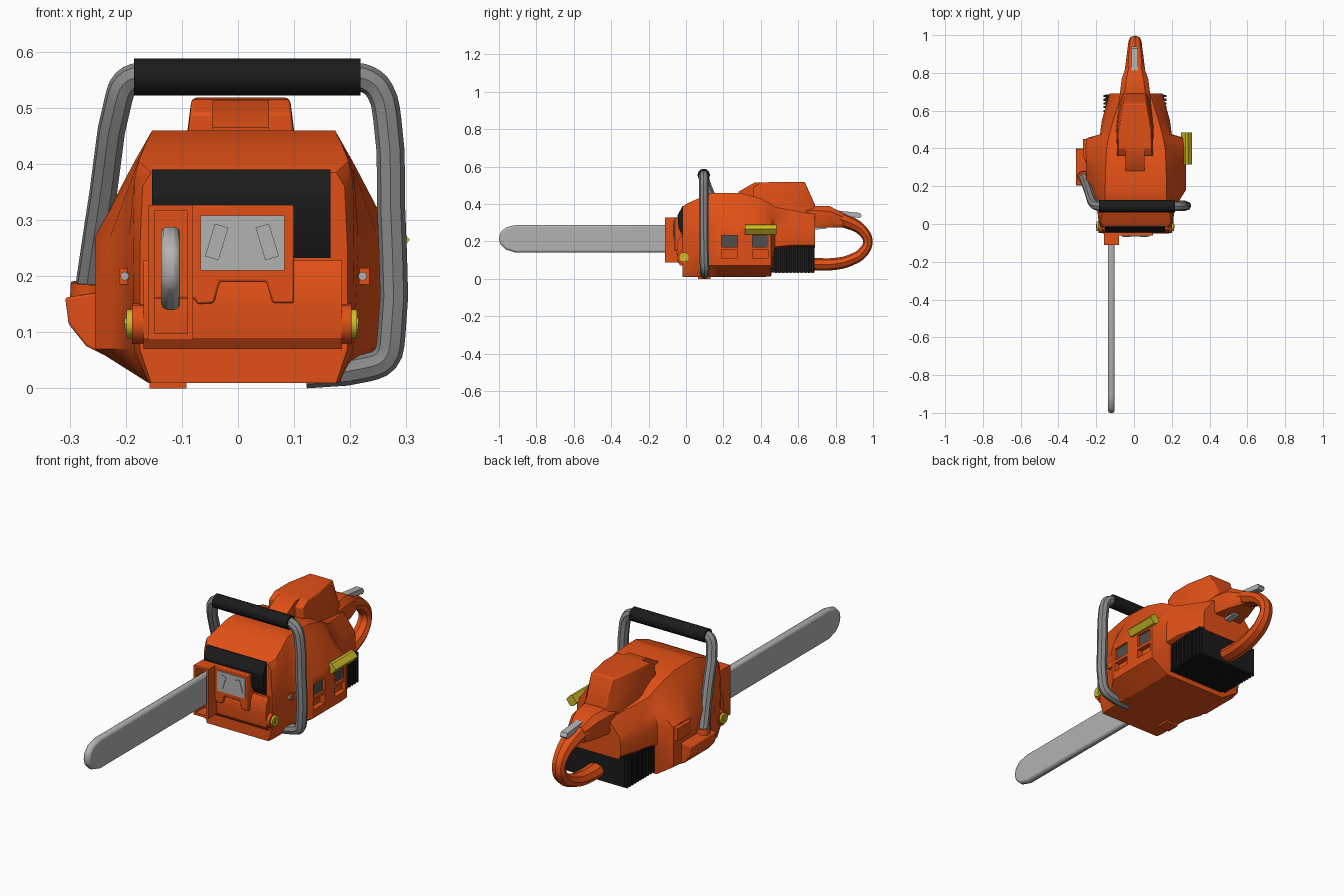
import bpy, bmesh, math
from mathutils import Vector

if "Cube" in bpy.data.objects:
    bpy.data.objects.remove(bpy.data.objects["Cube"])


def material(name, rgb):
    m = bpy.data.materials.new(name)
    m.diffuse_color = (*rgb, 1)
    m.use_nodes = True
    m.node_tree.nodes["Principled BSDF"].inputs["Base Color"].default_value = m.diffuse_color
    return m


ORANGE = material("orange_plastic", (0.75, 0.08, 0.008))
BLACK = material("black_rubber", (0.011, 0.011, 0.011))
YELLOW = material("yellow_plastic", (0.62, 0.5, 0.02))
DARK = material("dark_grey", (0.08, 0.08, 0.08))
LIGHT = material("light_metal", (0.45, 0.45, 0.45))
METAL = material("handle_metal", (0.25, 0.25, 0.25))


def loft(name, rings, mat, bevel=0):
    """Skin matching rings of points and cap both ends."""
    bm = bmesh.new()
    vs = [[bm.verts.new(p) for p in r] for r in rings]
    n = len(vs[0])
    for a, b in zip(vs, vs[1:]):
        for i in range(n):
            bm.faces.new((a[i], a[(i + 1) % n], b[(i + 1) % n], b[i]))
    bm.faces.new(vs[0])
    bm.faces.new(vs[-1])
    bmesh.ops.recalc_face_normals(bm, faces=bm.faces)
    me = bpy.data.meshes.new(name)
    bm.to_mesh(me)
    bm.free()
    me.materials.append(mat)
    ob = bpy.data.objects.new(name, me)
    bpy.context.collection.objects.link(ob)
    if bevel:
        mod = ob.modifiers.new("bevel", "BEVEL")
        mod.width, mod.segments, mod.limit_method = bevel, 2, "ANGLE"
    return ob


def prism(name, pts, axis, lo, hi, mat, bevel=0):
    """Extrude a profile along x (pts are y,z) or y (pts are x,z)."""
    place = (lambda p, t: (t, *p)) if axis == "x" else (lambda p, t: (p[0], t, p[1]))
    return loft(name, [[place(p, t) for p in pts] for t in (lo, hi)], mat, bevel)


def box(name, x, y, z, mat, bevel=0):
    return prism(name, [(x[0], z[0]), (x[1], z[0]), (x[1], z[1]), (x[0], z[1])], "y", *y, mat, bevel)


def rod(name, a, b, r, mat, sides=16):
    a, b = Vector(a), Vector(b)
    q = (b - a).to_track_quat("Z", "Y")
    ring = [q @ Vector((r * math.cos(t), r * math.sin(t), 0))
            for t in (2 * math.pi * i / sides for i in range(sides))]
    return loft(name, [[a + p for p in ring], [b + p for p in ring]], mat)


def tube(name, pts, radii, depth, mat, xscale=1, res=3):
    cu = bpy.data.curves.new(name, "CURVE")
    cu.dimensions, cu.bevel_depth, cu.bevel_resolution = "3D", depth, 2
    cu.use_fill_caps, cu.resolution_u = True, res
    sp = cu.splines.new("BEZIER")
    sp.bezier_points.add(len(pts) - 1)
    for bp, p, r in zip(sp.bezier_points, pts, radii):
        bp.co, bp.radius = p, r
        bp.handle_left_type = bp.handle_right_type = "AUTO"
    cu.materials.append(mat)
    ob = bpy.data.objects.new(name, cu)
    bpy.context.collection.objects.link(ob)
    ob.scale.x = xscale
    bpy.ops.object.select_all(action="DESELECT")
    ob.select_set(True)
    bpy.context.view_layer.objects.active = ob
    bpy.ops.object.convert(target="MESH")
    return ob


def cut(ob, *dims):
    c = box(ob.name + "_cutter", *dims, ORANGE)
    c.hide_render = True
    c.display_type = "WIRE"
    c.hide_set(True)
    mod = ob.modifiers.new("cut", "BOOLEAN")
    mod.operation, mod.object, mod.solver = "DIFFERENCE", c, "EXACT"


def sections(rows, cx):
    """Each row: y, then half-width/height pairs from bottom to top, mirrored."""
    out = []
    for y, *v in rows:
        half = list(zip(v[::2], v[1::2]))
        out.append([(cx + w, y, z) for w, z in half] + [(cx - w, y, z) for w, z in reversed(half)])
    return out


# Main engine housing
body = loft("engine_housing", sections([
    (-.018, .165, .01, .185, .07, .25, .0, .0, .0, .0)[:1] + (.165, .01, .185, .07, .185, .25, .18, .36, .165, .385),
    (.01, .17, .01, .195, .07, .197, .25, .195, .37, .187, .405),
    (.08, .17, .01, .20, .07, .205, .26, .197, .38, .175, .435),
    (.14, .17, .01, .24, .07, .24, .265, .197, .39, .163, .46),
    (.18, .17, .01, .265, .07, .265, .27, .197, .40, .163, .46),
    (.30, .17, .01, .265, .07, .265, .27, .195, .40, .16, .457),
    (.40, .17, .01, .265, .07, .265, .27, .185, .38, .155, .43),
    (.455, .17, .012, .26, .07, .26, .26, .175, .345, .145, .40),
    (.475, .16, .165, .19, .17, .19, .26, .17, .32, .14, .385),
    (.55, .15, .165, .18, .18, .18, .25, .16, .30, .12, .37),
    (.69, .13, .165, .14, .18, .14, .24, .135, .27, .075, .345)], .01), ORANGE)

# Cooling windows on the right side
for i, y in enumerate((.19, .355)):
    for z0, z1 in ((.17, .232), (.11, .155)):
        cut(body, (.25, .33), (y, y + .085), (z0, z1))
    box(f"window_grille_{i}", (.22, .264), (y, y + .085), (.17, .232), DARK)

# Air filter cover with stepped nose
loft("filter_cover", sections([
    (.36, .092, .42, .095, .45, .09, .49),
    (.40, .095, .40, .095, .46, .088, .515),
    (.50, .100, .37, .095, .46, .085, .518),
    (.635, .085, .34, .075, .45, .06, .517),
    (.69, .07, .32, .065, .37, .05, .395)], .005), ORANGE, .005)
loft("filter_cover_nose", sections([
    (.28, .05, .43, .05, .465), (.365, .05, .42, .05, .514), (.45, .05, .42, .05, .514)], .005), ORANGE)

# Ribbed rear air box
box("air_box", (-.15, .16), (.455, .686), (.035, .172), BLACK)
for i in range(11):
    y = .475 + i * .0197
    box(f"air_box_rib_{i}", (-.162, .172), (y, y + .011), (.03, .175), BLACK)

# Rear handle loop, its root and the controls
tube("rear_handle",
     [(.004, y, z) for y, z in ((.64, .335), (.77, .33), (.87, .302), (.945, .255), (.972, .2),
                                (.945, .14), (.88, .1), (.8, .08), (.66, .078))],
     (1.3, 1.2, .95, .75, .66, .75, .8, .85, .9), .038, ORANGE, 1.3, 5)
loft("rear_handle_root", sections([
    (.60, .08, .28, .085, .30, .085, .36, .06, .385),
    (.69, .075, .275, .08, .29, .08, .365, .055, .39),
    (.77, .06, .275, .07, .29, .07, .36, .045, .388),
    (.84, .035, .275, .045, .29, .045, .33, .03, .35)], .005), ORANGE)
prism("throttle_lock", [(.79, .345), (.80, .366), (.93, .352), (.94, .335), (.93, .325)], "x", -.013, .022, LIGHT)
prism("throttle_trigger", [(.685, .30), (.685, .263), (.75, .268), (.77, .30)], "x", -.012, .02, LIGHT)

# Front handle tube, grip and mounts
front_path = [(.12, .1, .025), (.23, .1, .037), (.262, .1, .052), (.273, .098, .09), (.273, .095, .32),
              (.266, .095, .48), (.253, .095, .53), (.232, .095, .55), (.2, .095, .556),
              (-.175, .095, .556), (-.2, .098, .545), (-.213, .105, .515), (-.24, .175, .35), (-.267, .25, .17)]
tube("front_handle", front_path, [1] * len(front_path), .025, METAL)
rod("front_handle_grip", (-.185, .095, .555), (.218, .095, .555), .033, BLACK)
box("handle_clamp", (-.158, -.092), (.065, .13), (0, .04), ORANGE)
prism("left_handle_mount", [(-.22, .05), (-.27, .075), (-.302, .115), (-.308, .162), (-.22, .175)],
      "y", .205, .40, ORANGE, .004)
rod("left_mount_collar", (-.267, .25, .15), (-.265, .246, .188), .033, ORANGE)
loft("left_mount_fairing", [[(-.22, y, .20), (-x, y, .20), (-x, y, .26), (-.22, y, .27)]
                            for y, x in ((.30, .245), (.36, .27), (.45, .27))], ORANGE)

# Yellow side lever
prism("side_lever", [(.25, .262), (.272, .29), (.285, .288), (.306, .265), (.285, .238), (.27, .24)],
      "y", .315, .485, YELLOW)

# Black front shield
prism("front_shield", [(-.045, .34), (-.018, .39), (.04, .39), (.06, .232), (-.02, .232), (-.04, .27)],
      "x", -.153, .165, BLACK)

# Lower front housing, side bolts and hooks
prism("front_lower_housing", [(.05, .07), (-.03, .07), (-.045, .09), (-.05, .14), (-.045, .2), (-.03, .228), (.05, .228)],
      "x", -.168, .185, ORANGE)
for side, x in (("left", -.165), ("right", .178)):
    s = 1 if x > 0 else -1
    rod(f"bolt_collar_{side}", (x - s * .05, -.012, .115), (x + s * .024, -.012, .115), .036, ORANGE)
    rod(f"bolt_{side}", (x, -.012, .115), (x + s * .034, -.012, .115), .026, YELLOW)
    rod(f"bolt_centre_{side}", (x, -.012, .115), (x + s * .037, -.012, .115), .012, YELLOW, 6)
    hx = .01 + s * .212
    box(f"hook_plate_{side}", (hx - .01, hx + .012), (.085, .14), (.185, .215), ORANGE)
    rod(f"hook_pin_{side}", (hx, .075, .2), (hx, .12, .2), .008, LIGHT, 8)

# Muffler cover with slotted plate
prism("muffler_cover", [(-.16, .16), (-.078, .16), (-.072, .15), (-.043, .152), (-.032, .19), (.05, .19),
                        (.062, .152), (.1, .152), (.1, .327), (-.16, .327)], "y", -.062, .02, ORANGE, .004)
box("muffler_plate", (-.067, .083), (-.066, -.03), (.21, .308), LIGHT)
for i, (cx, s) in enumerate(((-.038, -1), (.052, 1))):
    pts = [(cx + dx - s * dz * .3, .261 + dz + s * dx * .3)
           for dx, dz in ((-.012, -.029), (.012, -.029), (.012, .029), (-.012, .029))]
    prism(f"muffler_slot_{i}", pts, "y", -.069, -.05, LIGHT)

# Guide bar and its hollow housing
bar_housing = box("bar_housing", (-.16, -.08), (-.112, .02), (.086, .327), ORANGE)
cut(bar_housing, (-.148, -.09), (-.2, -.03), (.098, .316))
box("bar_clamp_plate", (-.147, -.091), (-.045, -.025), (.099, .315), LIGHT)
prism("guide_bar", [(0, .14), (-.91, .14), (-.965, .157), (-.993, .185), (-1, .215), (-.993, .247),
                    (-.965, .274), (-.91, .288), (0, .288)], "x", -.137, -.103, LIGHT, .011)

# Smooth shading with crisp edges
bpy.ops.object.select_all(action="DESELECT")
for ob in bpy.context.collection.objects:
    if ob.type == "MESH" and not ob.hide_render:
        ob.select_set(True)
        bpy.context.view_layer.objects.active = ob
bpy.ops.object.shade_smooth_by_angle(angle=math.radians(30))
